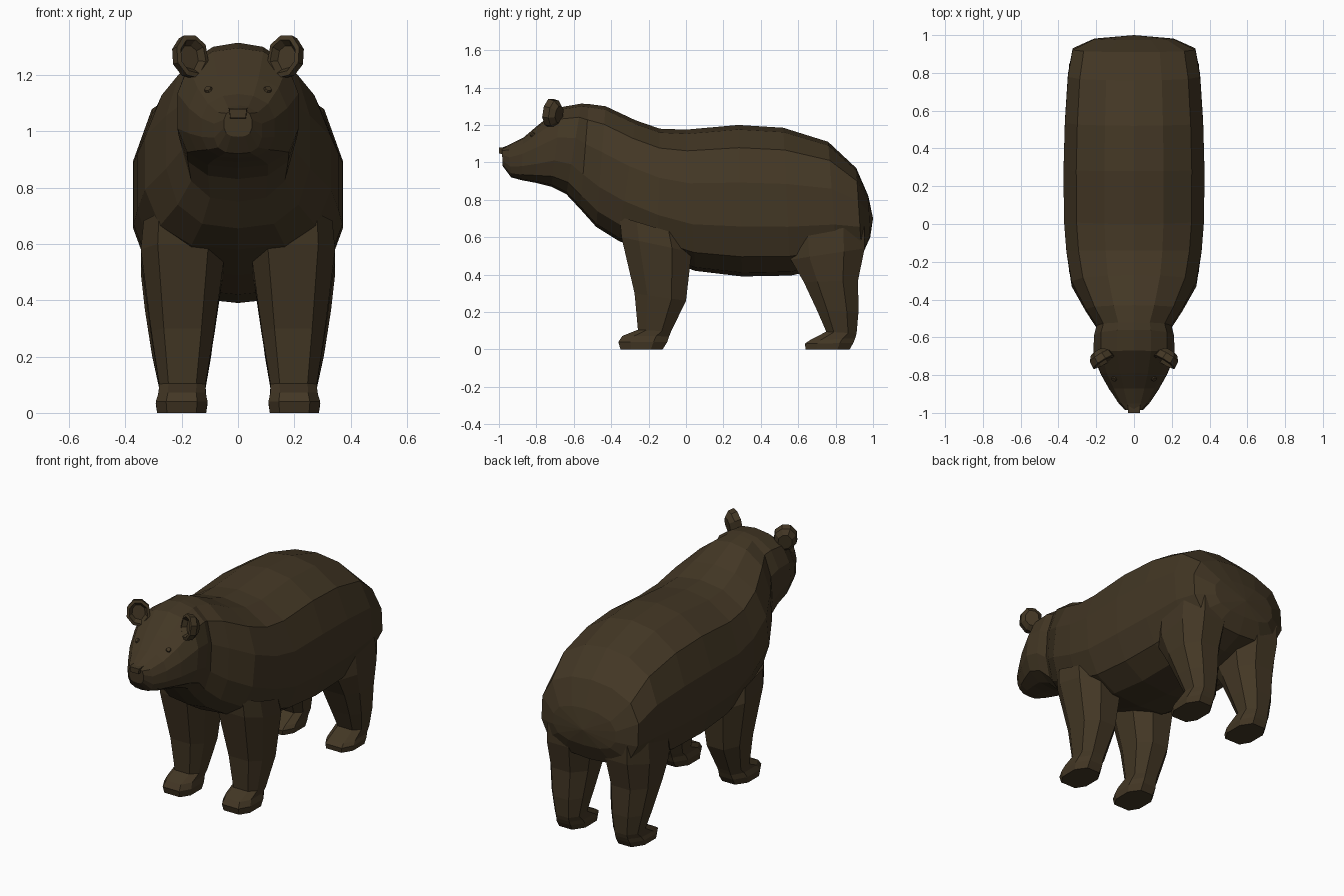
import bpy
import bmesh
from mathutils import Vector, Matrix
from mathutils.bvhtree import BVHTree

brown = bpy.data.materials.new("dark_brown_fur")
brown.diffuse_color = (0.056, 0.038, 0.018, 1)


def finish(bm, name):
    bmesh.ops.recalc_face_normals(bm, faces=bm.faces)
    mesh = bpy.data.meshes.new(name)
    bm.to_mesh(mesh)
    mesh.materials.append(brown)
    obj = bpy.data.objects.new(name, mesh)
    bpy.context.collection.objects.link(obj)
    return obj


def loft(bm, rings, cap_start=True, cap_end=True):
    loops = [[bm.verts.new(p) for p in ring] for ring in rings]
    n = len(loops[0])
    for a, b in zip(loops, loops[1:]):
        for i in range(n):
            j = (i + 1) % n
            bm.faces.new((a[i], a[j], b[j], b[i]))
    if cap_start:
        bm.faces.new(loops[0])
    if cap_end:
        bm.faces.new(loops[-1])
    return loops


# Torso, neck and head: tilted slices (y top, z top, y bottom, z bottom, half width)
SECTION = [(0, 0), (0.5, 0.025), (0.84, 0.13), (1, 0.33), (1, 0.62),
           (0.82, 0.85), (0.42, 0.97), (0, 1)]
SLICES = [
    (0.975, 0.82, 0.985, 0.60, 0.21),
    (0.91, 0.97, 0.94, 0.50, 0.325),
    (0.76, 1.11, 0.81, 0.45, 0.35),
    (0.52, 1.185, 0.56, 0.395, 0.366),
    (0.28, 1.2, 0.30, 0.39, 0.373),
    (0.0, 1.175, 0.05, 0.42, 0.371),
    (-0.14, 1.18, -0.15, 0.49, 0.358),
    (-0.27, 1.225, -0.36, 0.58, 0.33),
    (-0.43, 1.30, -0.48, 0.655, 0.255),
    (-0.52, 1.312, -0.565, 0.75, 0.198),
    (-0.56, 1.314, -0.64, 0.83, 0.212),
    (-0.67, 1.295, -0.72, 0.87, 0.215),
    (-0.79, 1.20, -0.80, 0.89, 0.175),
    (-0.87, 1.132, -0.88, 0.905, 0.13),
    (-0.95, 1.092, -0.935, 0.92, 0.085),
    (-0.985, 1.078, -0.98, 0.98, 0.05),
]


def body_ring(yt, zt, yb, zb, w):
    half = [(u * w, yb + (yt - yb) * v, zb + (zt - zb) * v) for u, v in SECTION]
    return half + [(-x, y, z) for x, y, z in half[-2:0:-1]]


bm = bmesh.new()
loops = loft(bm, [body_ring(*s) for s in SLICES], cap_start=False)
tail = bm.verts.new((0, 1.0, 0.70))
for i, v in enumerate(loops[0]):
    bm.faces.new((v, loops[0][(i + 1) % len(loops[0])], tail))
bm.normal_update()
body = finish(bm, "body_and_head")
surface = BVHTree.FromBMesh(bm)


# Legs: slices (y front, z front, y back, z back, x inner, x outer), chamfered corners
def leg_ring(side, yf, zf, yb, zb, xi, xo):
    pts = []
    for u, v in [(0.2, 0), (0.8, 0), (1, 0.25), (1, 0.72), (0.75, 1), (0.25, 1), (0, 0.72), (0, 0.25)]:
        pts.append((side * (xi + (xo - xi) * u), yf + (yb - yf) * v, zf + (zb - zf) * v))
    return pts


FRONT = [
    (-0.355, 0.71, 0.01, 0.60, 0.06, 0.335),
    (-0.345, 0.60, 0.03, 0.52, 0.045, 0.345),
    (-0.275, 0.30, 0.0, 0.26, 0.085, 0.308),
    (-0.257, 0.105, -0.08, 0.095, 0.115, 0.28),
    (-0.34, 0.072, -0.09, 0.07, 0.115, 0.282),
    (-0.362, 0.04, -0.10, 0.04, 0.108, 0.292),
    (-0.35, 0.0, -0.125, 0.0, 0.113, 0.287),
]
HIND = [
    (0.55, 0.62, 0.955, 0.66, 0.07, 0.335),
    (0.56, 0.48, 0.955, 0.54, 0.05, 0.345),
    (0.63, 0.36, 0.92, 0.37, 0.075, 0.33),
    (0.70, 0.21, 0.922, 0.20, 0.095, 0.305),
    (0.75, 0.095, 0.912, 0.085, 0.115, 0.28),
    (0.66, 0.048, 0.905, 0.06, 0.112, 0.285),
    (0.635, 0.03, 0.895, 0.035, 0.108, 0.292),
    (0.64, 0.0, 0.875, 0.0, 0.113, 0.287),
]
for side, tag in ((1, "left"), (-1, "right")):
    for label, data in (("front", FRONT), ("hind", HIND)):
        bm = bmesh.new()
        loft(bm, [leg_ring(side, *s) for s in data], cap_start=False)
        finish(bm, f"{label}_leg_{tag}")

    # Cupped ear facing forward and slightly inward
    across = Vector((0.83, -0.5, 0.15)).normalized()
    up = Vector((0.15, 0.1, 1.0))
    up = (up - across * up.dot(across)).normalized()
    facing = across.cross(up)
    if facing.y > 0:
        facing = -facing
    center = Vector((0.172, -0.712, 1.263))
    outline = [(-0.55, -1), (0.3, -0.95), (0.9, -0.45), (1, 0.3), (0.6, 0.9), (-0.1, 1), (-0.75, 0.65), (-1, -0.2)]
    rings = []
    for scale, depth in ((0.6, -0.042), (0.95, -0.015), (1.0, 0.022), (0.78, 0.026), (0.55, 0.0)):
        ring = []
        for a, b in outline:
            p = center + across * a * 0.068 * scale + up * b * 0.076 * scale + facing * depth
            ring.append((side * p.x, p.y, p.z))
        rings.append(ring)
    bm = bmesh.new()
    loft(bm, rings)
    finish(bm, f"ear_{tag}")

    # Small round eye set on the face
    hit, normal, _, _ = surface.ray_cast(Vector((side * 0.105, -2, 1.147)), Vector((0, 1, 0)))
    bm = bmesh.new()
    turn = Vector((0, 0, 1)).rotation_difference(normal).to_matrix().to_4x4()
    bmesh.ops.create_cone(bm, cap_ends=True, segments=8, radius1=0.018, radius2=0.012,
                          depth=0.016, matrix=Matrix.Translation(hit) @ turn)
    finish(bm, f"eye_{tag}")

# Nose block on the muzzle tip
bm = bmesh.new()
loft(bm, [[(-w, y, lo), (w, y, lo), (w * 1.15, y, hi), (-w * 1.15, y, hi)]
          for w, y, lo, hi in ((0.03, -0.94, 1.04, 1.085), (0.027, -1.0, 1.047, 1.078))])
finish(bm, "nose")
